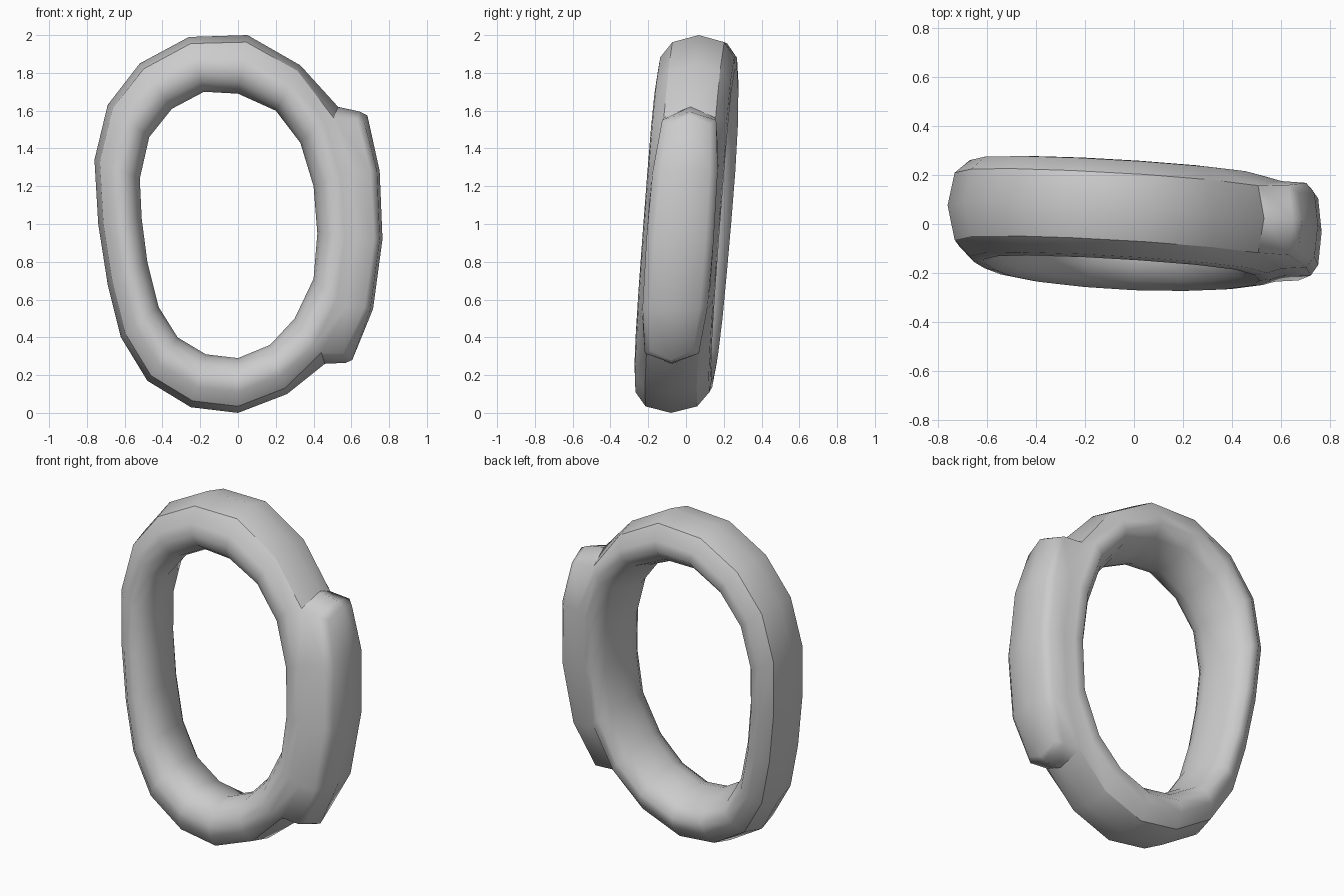
import bpy, bmesh

if "Cube" in bpy.data.objects:
    bpy.data.objects.remove(bpy.data.objects["Cube"])

# Matching outer and inner outline stations (x, z), counter-clockwise from the top
outer = [(.05, 2), (-.26, 1.99), (-.52, 1.85), (-.69, 1.63), (-.76, 1.34), (-.74, 1.0),
         (-.69, .68), (-.62, .40), (-.48, .17), (-.25, .03), (0, 0), (.26, .10),
         (.46, .26), (.60, .54), (.65, .92), (.63, 1.29), (.53, 1.62), (.33, 1.84)]
inner = [(0, 1.69), (-.18, 1.70), (-.35, 1.61), (-.47, 1.46), (-.52, 1.24), (-.51, 1.03),
         (-.48, .80), (-.42, .56), (-.32, .40), (-.17, .31), (0, .29), (.17, .36),
         (.30, .50), (.40, .71), (.42, .95), (.40, 1.20), (.33, 1.43), (.20, 1.60)]
# Cross-section: fraction from outer to inner, and offset in depth;
# the throat of the hole sits nearer the front
section = [(0, 0), (.12, .137), (.38, .196), (.6, .203), (.81, .14), (.94, .035),
           (1, -.055),
           (.94, -.12), (.81, -.172), (.6, -.203), (.38, -.196), (.12, -.137)]
# Raised pad on the right: lower rim and outer face, stations 12 to 16
pad_rim = [(.57, .265), (.685, .56), (.735, .92), (.715, 1.28), (.645, 1.595)]
pad_face = [(.605, .28), (.715, .55), (.765, .92), (.75, 1.28), (.685, 1.575)]
FIRST, LAST = 12, 16

bm = bmesh.new()


def vert(x, z, y):
    """Place a point on the slightly tilted ring plane."""
    return bm.verts.new((x, y + .075 * (z - 1) - .05 * x + .03 * x * x - .005, z))


# Ring body, widened where the pad sits
n, m = len(outer), len(section)
ring = []
for i, ((ox, oz), (ix, iz)) in enumerate(zip(outer, inner)):
    row = []
    for j, (t, y) in enumerate(section):
        dz = 0
        if j in (1, m - 1):
            dz = {FIRST: .03, LAST: -.035}.get(i, 0)
            if FIRST < i < LAST:
                y *= 1.3
        row.append(vert(ox + (ix - ox) * t, oz + (iz - oz) * t + dz, y))
    ring.append(row)
for i in range(n):
    a, b = ring[i], ring[(i + 1) % n]
    for j in range(m):
        k = (j + 1) % m
        if FIRST <= i < LAST and j in (0, m - 1):
            continue  # opening filled by the pad
        bm.faces.new((a[j], a[k], b[k], b[j]))


# Raised pad: nested levels of (back, middle, front) rows
def level(points, widths, top):
    rows = []
    last = len(points) - 1
    for k, (x, z) in enumerate(points):
        dz = {0: .05, last: -.045}.get(k, 0)
        w = widths[min(k, last - k)]
        mid = vert(x, z, 0) if top or k in (0, last) else None
        rows.append((vert(x - .014, z + dz, w), mid, vert(x - .014, z + dz, -w)))
    return rows


def border(rows):
    return ([r[0] for r in rows] + [rows[-1][1]]
            + [r[2] for r in reversed(rows)] + [rows[0][1]])


base = [(r[1], r[0], r[-1]) for r in ring[FIRST:LAST + 1]]
rim = level(pad_rim, (.143, .172, .178), False)
face = level(pad_face, (.112, .13, .135), True)
for lo, hi in ((base, rim), (rim, face)):
    p, q = border(lo), border(hi)
    for i in range(len(p)):
        k = (i + 1) % len(p)
        bm.faces.new((p[i], p[k], q[k], q[i]))
for a, b in zip(face, face[1:]):
    for j in (0, 1):
        bm.faces.new((a[j], a[j + 1], b[j + 1], b[j]))

# Keep the outer chamfer and the pad's end steps crisp
for i in range(n):
    if not FIRST <= i < LAST:
        for j in (1, m - 1):
            e = bm.edges.get((ring[i][j], ring[(i + 1) % n][j]))
            e.smooth = False
for i in (FIRST, LAST):
    for j in (1, m - 1):
        bm.edges.get((ring[i][0], ring[i][j])).smooth = False

bmesh.ops.recalc_face_normals(bm, faces=bm.faces)
mesh = bpy.data.meshes.new("ring_with_pad")
bm.to_mesh(mesh)
bm.free()
ob = bpy.data.objects.new("ring_with_pad", mesh)
bpy.context.collection.objects.link(ob)
bpy.context.view_layer.objects.active = ob
ob.select_set(True)
bpy.ops.object.shade_smooth_by_angle(angle=1.2, keep_sharp_edges=True)
